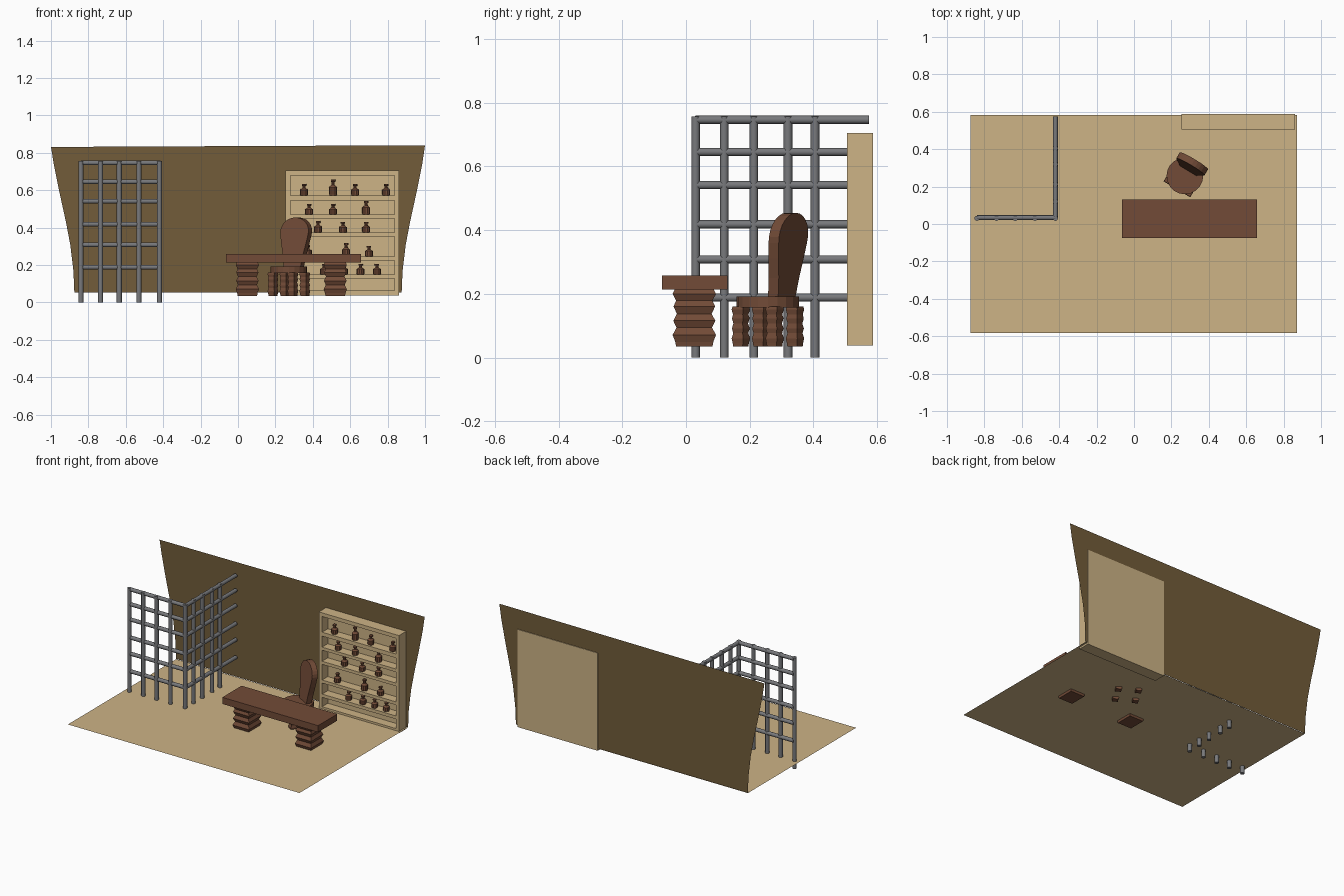
import bpy, bmesh, math
from mathutils import Vector, Matrix

if "Cube" in bpy.data.objects:
    bpy.data.objects.remove(bpy.data.objects["Cube"])


def mat(name, r, g, b):
    lin = lambda c: ((c / 255 + 0.055) / 1.055) ** 2.4
    m = bpy.data.materials.new(name)
    m.diffuse_color = (lin(r), lin(g), lin(b), 1)
    m.use_nodes = True
    m.node_tree.nodes["Principled BSDF"].inputs["Base Color"].default_value = m.diffuse_color
    return m


TAN = mat("tan wood", 205, 179, 134)
WALL = mat("dark wall brown", 114, 92, 58)
WOOD = mat("red brown wood", 114, 75, 55)
IRON = mat("iron grey", 120, 121, 124)


def finish(name, bm, m, smooth=False):
    bmesh.ops.recalc_face_normals(bm, faces=bm.faces[:])
    me = bpy.data.meshes.new(name)
    bm.to_mesh(me)
    bm.free()
    me.materials.append(m)
    ob = bpy.data.objects.new(name, me)
    bpy.context.collection.objects.link(ob)
    if smooth:
        bpy.context.view_layer.objects.active = ob
        ob.select_set(True)
        bpy.ops.object.shade_smooth_by_angle(angle=math.radians(50))
        ob.select_set(False)
    return ob


def box(bm, lo, hi):
    lo, hi = Vector(lo), Vector(hi)
    s = hi - lo
    bmesh.ops.create_cube(bm, size=1, matrix=Matrix.Translation((lo + hi) / 2)
                          @ Matrix.Diagonal((*s, 1)))


def rod(bm, a, b, r, seg=12):
    a, b = Vector(a), Vector(b)
    q = (b - a).to_track_quat('Z', 'Y').to_matrix().to_4x4()
    bmesh.ops.create_cone(bm, cap_ends=True, segments=seg, radius1=r, radius2=r,
                          depth=(b - a).length, matrix=Matrix.Translation((a + b) / 2) @ q)


def loft(bm, rings):
    """Skin a stack of equal-length rings and cap both ends."""
    vs = [[bm.verts.new(p) for p in ring] for ring in rings]
    n = len(vs[0])
    for lo, hi in zip(vs, vs[1:]):
        for i in range(n):
            bm.faces.new((lo[i], lo[(i + 1) % n], hi[(i + 1) % n], hi[i]))
    bm.faces.new(vs[0][::-1])
    bm.faces.new(vs[-1])


# zigzag profile shared by all carved legs: (height fraction, width factor)
ZIGZAG = [(0, .84), (.08, .88), (.2, 1), (.33, .82), (.45, .97), (.57, .8),
          (.7, .96), (.8, .84), (.92, 1), (1, .9)]


def carved_leg(bm, c, hx, hy, z0, z1, rot=0):
    rm = Matrix.Rotation(rot, 3, 'Z')
    loft(bm, [[Vector((c[0], c[1], z0 + t * (z1 - z0))) + rm @ Vector((sx * hx * w, sy * hy * w, 0))
               for sx, sy in ((-1, -1), (1, -1), (1, 1), (-1, 1))] for t, w in ZIGZAG])


# floor sheet
bm = bmesh.new()
bm.faces.new([bm.verts.new(p) for p in ((-.875, -.583, .05), (.872, -.583, .05),
                                        (.872, .583, .05), (-.875, .583, .05))])
finish("floor", bm, TAN)

# back wall sheet with flaring sides
bm = bmesh.new()
side = [(.875, .052), (.88, .17), (.897, .31), (.92, .43), (.957, .6), (.985, .74), (1, .84)]
prev = None
for x, z in side:
    zl = .831 if z == .84 else z
    row = [bm.verts.new((-x, .583, zl)), bm.verts.new((x, .583, z))]
    if prev:
        bm.faces.new((prev[0], prev[1], row[1], row[0]))
    prev = row
finish("back_wall", bm, WALL)

# cage of iron bars, two sides
bm = bmesh.new()
R, CX, CY = .0135, -.42, .03
for x in (-.84, -.735, -.635, -.53, CX):
    rod(bm, (x, CY, 0), (x, CY, .757), R)
for y in (.12, .213, .32, .405):
    rod(bm, (CX, y, 0), (CX, y, .757), R)
for z in (.746, .645, .541, .418, .308, .188):
    rod(bm, (-.84, CY + .004, z), (CX, CY + .004, z), R * .95)
    rod(bm, (CX, CY, z), (CX, .575, z), R * .95)
finish("cage_bars", bm, IRON, True)

# shelf case: back, sides and boards between the compartments
bm = bmesh.new()
X0, X1, Y0, Y1 = .255, .86, .506, .587
box(bm, (X0, .568, .038), (X1, Y1, .704))
box(bm, (X0, Y0, .038), (.28, .57, .704))
box(bm, (.838, Y0, .038), (X1, .57, .704))
for lo, hi in ((.038, .064), (.128, .15), (.225, .246), (.353, .374),
               (.449, .47), (.545, .572), (.679, .704)):
    box(bm, (.28, Y0, lo), (.838, .57, hi))
finish("shelf", bm, TAN)

# bottles: (shelf height, [(x, height)])
rows = [(.572, [(.353, .06), (.508, .085), (.626, .06), (.792, .06)]),
        (.47, [(.38, .055), (.508, .055), (.685, .072)]),
        (.374, [(.428, .06), (.561, .055), (.685, .056)]),
        (.246, [(.374, .06), (.578, .072), (.7, .056)]),
        (.15, [(.46, .055), (.567, .055), (.655, .055), (.743, .055)])]
bottle = [(.019, 0), (.021, .08), (.021, .5), (.009, .66), (.008, .84), (.012, .86), (.012, 1)]
bm = bmesh.new()
for z, items in rows:
    for x, h in items:
        loft(bm, [[(x + r * math.cos(a), .537 + r * math.sin(a), z + t * h)
                   for a in (i * math.tau / 10 for i in range(10))] for r, t in bottle])
finish("bottles", bm, WOOD)

# table
bm = bmesh.new()
box(bm, (-.065, -.076, .213), (.657, .131, .258))
finish("table_top", bm, WOOD)
bm = bmesh.new()
for x in (.05, .52):
    carved_leg(bm, (x, .026), .062, .068, .035, .214)
finish("table_legs", bm, WOOD)

# chair, turned on the spot
TURN, SEAT = math.radians(-31), Vector((.272, .257, 0))
M = Matrix.Translation(SEAT) @ Matrix.Rotation(TURN, 4, 'Z')
bm = bmesh.new()
rod(bm, SEAT + Vector((0, 0, .157)), SEAT + Vector((0, 0, .192)), .098, 20)
finish("seat", bm, WOOD)
bm = bmesh.new()
for sx in (-1, 1):
    for sy in (-1, 1):
        carved_leg(bm, M @ Vector((sx * .062, sy * .062, 0)), .021, .021, .035, .16, TURN)
finish("chair_legs", bm, WOOD)

# paddle backrest, leaning back a little
half = [(.052, .185), (.062, .25), (.076, .31), (.086, .36)]
arc = [(.088 * math.cos(a), .378 + .076 * math.sin(a))
       for a in (i * math.pi / 12 for i in range(13))]
outline = half + arc + [(-x, z) for x, z in reversed(half)]
bm = bmesh.new()
loft(bm, [[M @ Vector((x, y + (z - .38) * .13, z)) for x, z in outline] for y in (.057, .094)])
finish("backrest", bm, WOOD)
